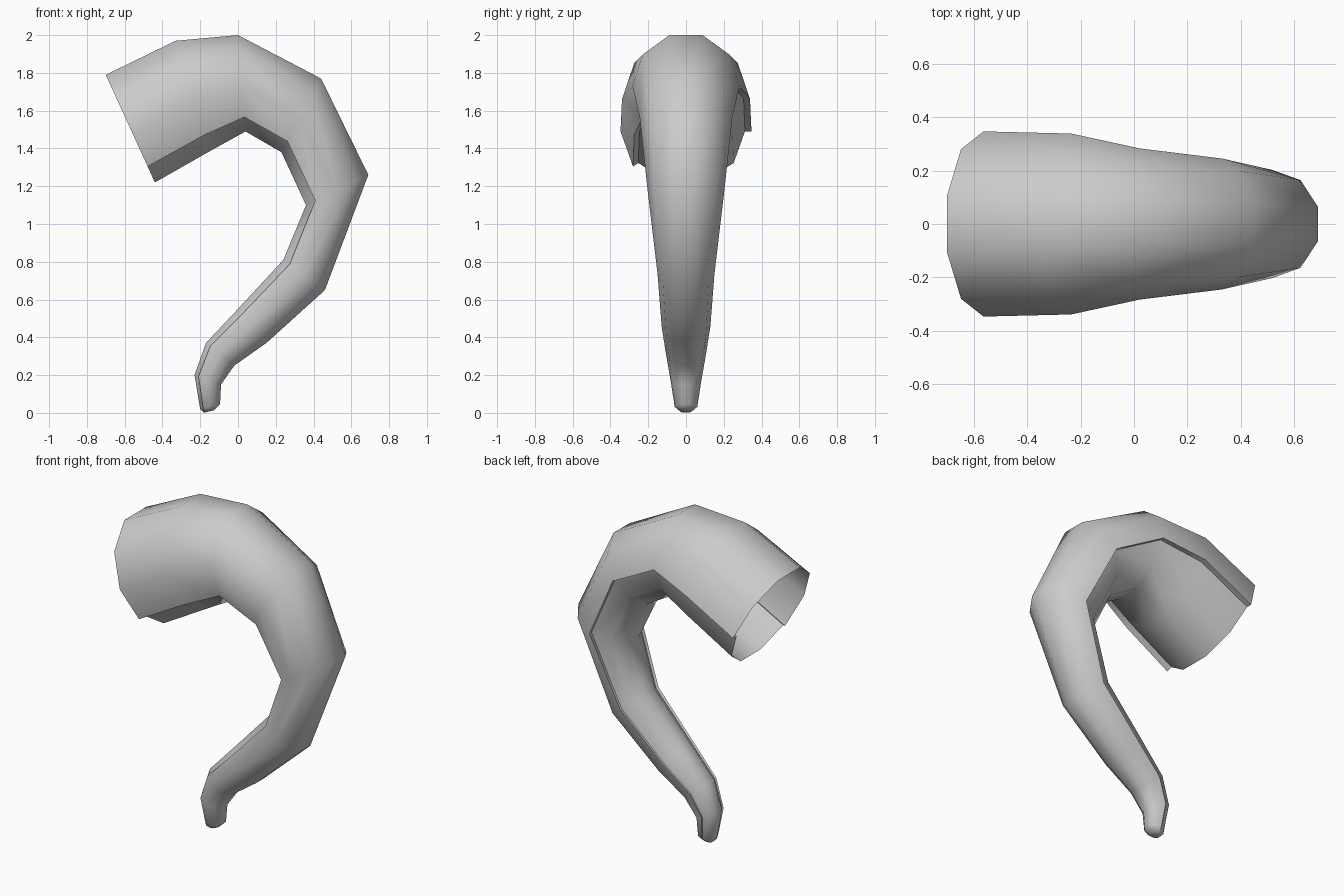
import bpy, math
from mathutils import Vector

if "Cube" in bpy.data.objects:
    bpy.data.objects.remove(bpy.data.objects["Cube"])

# Rings along the curl, given by outer and inner point in the XZ plane
rings = [((-.70, 1.79), (-.44, 1.22)), ((-.33, 1.97), (-.15, 1.385)),
         ((0, 2.0), (.04, 1.49)), ((.44, 1.77), (.23, 1.38)),
         ((.69, 1.26), (.36, 1.10)), ((.46, .65), (.24, .81)),
         ((.15, .37), (-.01, .54)), ((-.02, .25), (-.17, .37)),
         ((-.09, .15), (-.23, .20)), ((-.095, .045), (-.20, .02))]

# Decagon section: full-size upper shell, slightly inset underside
INSET = 0.9
section = [(36 * i, 1.0) for i in range(7)] + [(36 * i, INSET) for i in range(6, 11)]
N = len(section)


def ring(outer, inner, scale=1.0, shift=Vector()):
    o, b = Vector((outer[0], 0, outer[1])), Vector((inner[0], 0, inner[1]))
    up = (o - b).normalized()
    r = (o - b).length / (0.951 * (1 + INSET))
    c = b + up * 0.951 * INSET * r + shift
    r *= scale
    return [c + up * (math.sin(math.radians(a)) * r * k)
            + Vector((0, math.cos(math.radians(a)) * r * k, 0)) for a, k in section]


verts = []
for outer, inner in rings:
    verts += ring(outer, inner)
# Rounded tip
verts += ring(*rings[-1], 0.5, Vector((-.005, 0, -.025)))
count = len(rings) + 1

faces = [(j * N + i, j * N + (i + 1) % N, (j + 1) * N + (i + 1) % N, (j + 1) * N + i)
         for j in range(count - 1) for i in range(N)]
faces.append(tuple((count - 1) * N + i for i in range(N)))

# Curled tapering tube, open at the wide end
mesh = bpy.data.meshes.new("curled_trunk")
mesh.from_pydata(verts, [], faces)
mesh.update()
obj = bpy.data.objects.new("curled_trunk", mesh)
bpy.context.collection.objects.link(obj)
bpy.context.view_layer.objects.active = obj
obj.select_set(True)
bpy.ops.object.mode_set(mode='EDIT')
bpy.ops.mesh.select_all(action='SELECT')
bpy.ops.mesh.normals_make_consistent(inside=False)
bpy.ops.object.mode_set(mode='OBJECT')
bpy.ops.object.shade_smooth_by_angle(angle=math.radians(60))
